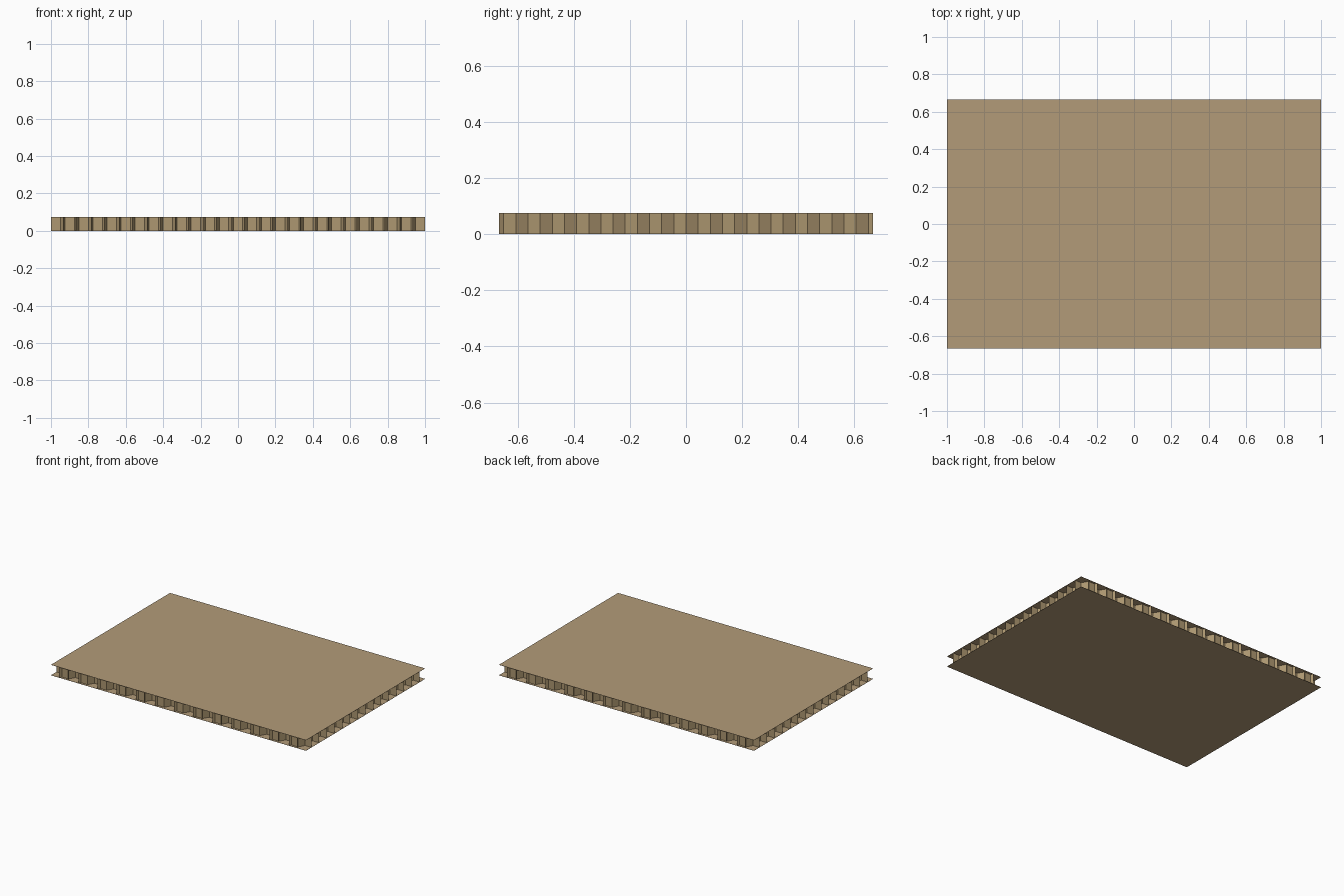
import bpy, bmesh, math

if "Cube" in bpy.data.objects:
    bpy.data.objects.remove(bpy.data.objects["Cube"])

HX, HY, H = 1.0, 0.6667, 0.075   # half length, half width, height
SKIN = 0.001                     # face sheet thickness
R = 0.05                         # honeycomb cell radius
PITCH = R * math.sqrt(3)


def material(name, color):
    m = bpy.data.materials.new(name)
    m.diffuse_color = color
    m.use_nodes = True
    m.node_tree.nodes["Principled BSDF"].inputs["Base Color"].default_value = m.diffuse_color
    return m


def add_object(name, bm, mat):
    mesh = bpy.data.meshes.new(name)
    bm.to_mesh(mesh)
    bm.free()
    mesh.materials.append(mat)
    ob = bpy.data.objects.new(name, mesh)
    bpy.context.collection.objects.link(ob)
    return ob


def face_sheet(name, z, mat):
    bm = bmesh.new()
    bmesh.ops.create_cube(bm, size=1)
    bmesh.ops.scale(bm, vec=(2 * HX, 2 * HY, SKIN), verts=bm.verts)
    bmesh.ops.translate(bm, vec=(0, 0, z), verts=bm.verts)
    add_object(name, bm, mat)


skin_mat = material("tan_sheet", (0.45, 0.33, 0.19, 1))
core_mat = material("tan_core", (0.42, 0.31, 0.165, 1))

# Bottom and top face sheets
face_sheet("bottom_sheet", SKIN / 2, skin_mat)
face_sheet("top_sheet", H - SKIN / 2, skin_mat)

# Honeycomb core: every cell contributes its three upper walls
bm = bmesh.new()
for i in range(-14, 15):
    for j in range(-10, 10):
        cx = 1.5 * R * i
        cy = PITCH * (j + 0.5 * (i % 2))
        pts = [(cx + R * math.cos(k * math.pi / 3),
                cy + R * math.sin(k * math.pi / 3)) for k in range(4)]
        for a, b in zip(pts, pts[1:]):
            bm.faces.new([bm.verts.new(p) for p in (
                (*a, SKIN), (*b, SKIN), (*b, H - SKIN), (*a, H - SKIN))])
bmesh.ops.remove_doubles(bm, verts=bm.verts, dist=1e-4)

# Trim the core flush with the sheet edges
for co, no in (((HX, 0, 0), (1, 0, 0)), ((-HX, 0, 0), (-1, 0, 0)),
               ((0, HY, 0), (0, 1, 0)), ((0, -HY, 0), (0, -1, 0))):
    bmesh.ops.bisect_plane(bm, geom=bm.verts[:] + bm.edges[:] + bm.faces[:],
                           dist=1e-5, plane_co=co, plane_no=no,
                           clear_outer=True)
add_object("honeycomb_core", bm, core_mat)
